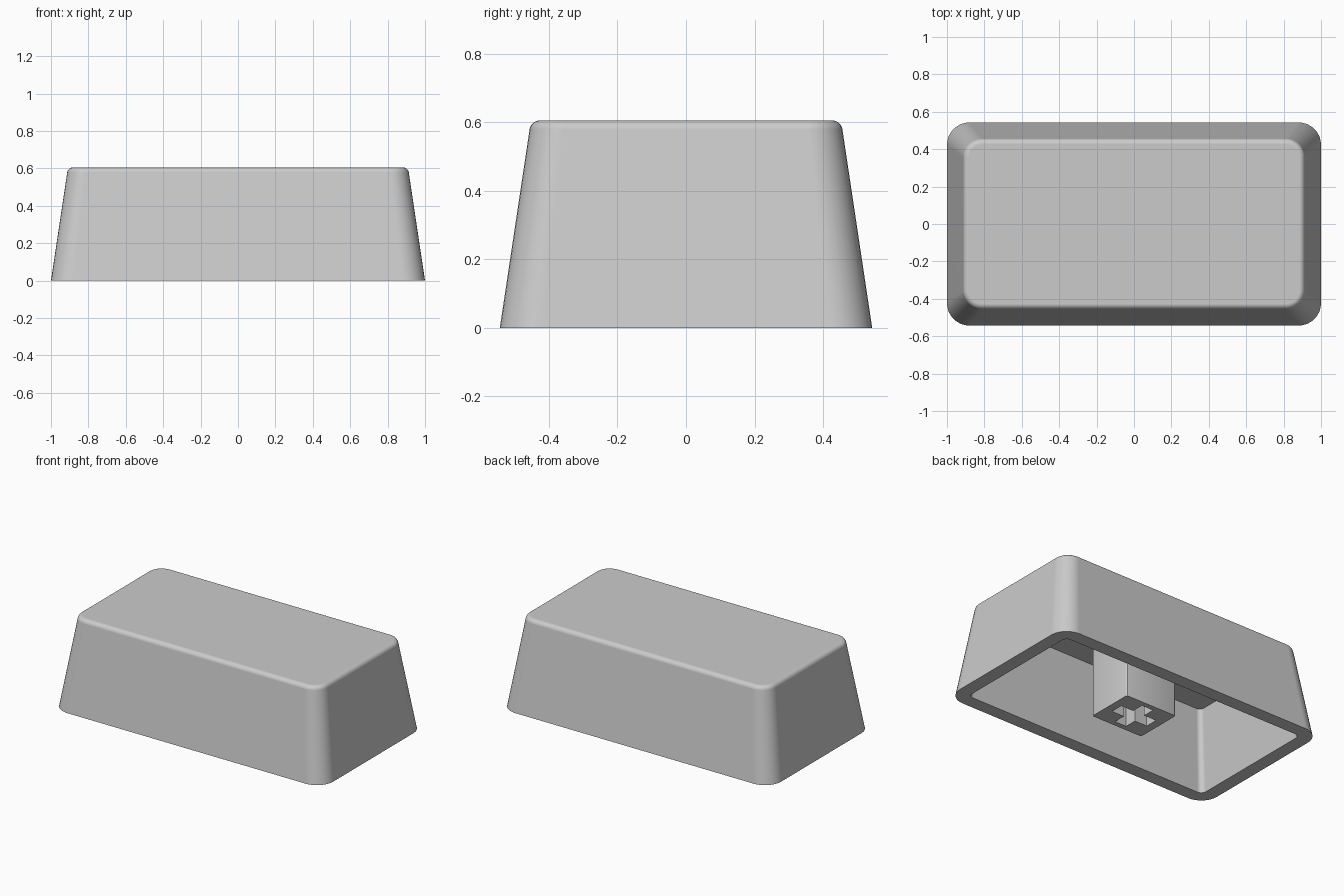
import bpy, bmesh, math

if "Cube" in bpy.data.objects:
    bpy.data.objects.remove(bpy.data.objects["Cube"])

HEIGHT, WALL, CEILING, FILLET = 0.605, 0.09, 0.515, 0.03
SLOPE = 0.15                      # inward lean of the walls per unit height
HALF_X, HALF_Y = 1.0, 0.543

grey = bpy.data.materials.new("light_grey_plastic")
grey.use_nodes = True
colour = (0.6, 0.6, 0.6, 1)
grey.diffuse_color = colour
grey.node_tree.nodes["Principled BSDF"].inputs["Base Color"].default_value = colour


def rounded_ring(hx, hy, radius, z, steps=8):
    """Counter-clockwise rounded rectangle at height z."""
    points = []
    for quarter, (sx, sy) in enumerate([(1, 1), (-1, 1), (-1, -1), (1, -1)]):
        for i in range(steps + 1):
            a = math.pi / 2 * (quarter + i / steps)
            points.append((sx * (hx - radius) + radius * math.cos(a),
                           sy * (hy - radius) + radius * math.sin(a), z))
    return points


def loft(name, rings):
    """Skin a stack of equal rings and cap both ends."""
    bm = bmesh.new()
    loops = [[bm.verts.new(p) for p in ring] for ring in rings]
    n = len(loops[0])
    for low, high in zip(loops, loops[1:]):
        for i in range(n):
            j = (i + 1) % n
            bm.faces.new((low[i], low[j], high[j], high[i]))
    bm.faces.new(loops[0][::-1])
    bm.faces.new(loops[-1])
    bmesh.ops.recalc_face_normals(bm, faces=bm.faces)
    mesh = bpy.data.meshes.new(name)
    bm.to_mesh(mesh)
    bm.free()
    mesh.materials.append(grey)
    obj = bpy.data.objects.new(name, mesh)
    bpy.context.collection.objects.link(obj)
    return obj


def smooth(obj):
    bpy.ops.object.select_all(action='DESELECT')
    obj.select_set(True)
    bpy.context.view_layer.objects.active = obj
    bpy.ops.object.shade_smooth_by_angle(angle=math.radians(30))


def wall_ring(z, inset, radius):
    d = inset + SLOPE * z
    return rounded_ring(HALF_X - d, HALF_Y - d, radius, z)


# Hollow shell: ceiling, inner wall, rim, outer wall, rounded top edge
lean = math.atan(SLOPE)
rings = [wall_ring(CEILING, WALL, 0.03), wall_ring(0, WALL, 0.035), wall_ring(0, 0, 0.12)]
edge_z = HEIGHT - FILLET * (1 - math.sin(lean))
for i in range(7):
    a = lean + (math.pi / 2 - lean) * i / 6
    shift = FILLET * (math.cos(lean) - math.cos(a))
    d = SLOPE * edge_z + shift
    rings.append(rounded_ring(HALF_X - d, HALF_Y - d, 0.1 - shift,
                              HEIGHT - FILLET * (1 - math.sin(a))))
shell = loft("key_shell", rings)
smooth(shell)
shell.modifiers.new("even_shading", 'WEIGHTED_NORMAL').keep_sharp = True

# Central stem under the ceiling
stem = loft("stem", [rounded_ring(0.19, 0.16, 0.012, z, 3) for z in (0, CEILING + 0.02)])

# Cross-shaped socket cut up into the stem
ax, ay, w = 0.135, 0.125, 0.043
quarter = [(ax, w), (w, w), (w, ay)]
outline = (quarter + [(-x, y) for x, y in quarter[::-1]]
           + [(-x, -y) for x, y in quarter] + [(x, -y) for x, y in quarter[::-1]])
socket = loft("socket_cutter", [[(x, y, z) for x, y in outline] for z in (-0.05, 0.3)])
cut = stem.modifiers.new("cross_socket", 'BOOLEAN')
cut.operation, cut.solver, cut.object = 'DIFFERENCE', 'EXACT', socket

# Bake the cut, then drop the cutter
bpy.ops.object.select_all(action='DESELECT')
stem.select_set(True)
bpy.context.view_layer.objects.active = stem
bpy.ops.object.modifier_apply(modifier=cut.name)
bpy.data.objects.remove(socket)
smooth(stem)
